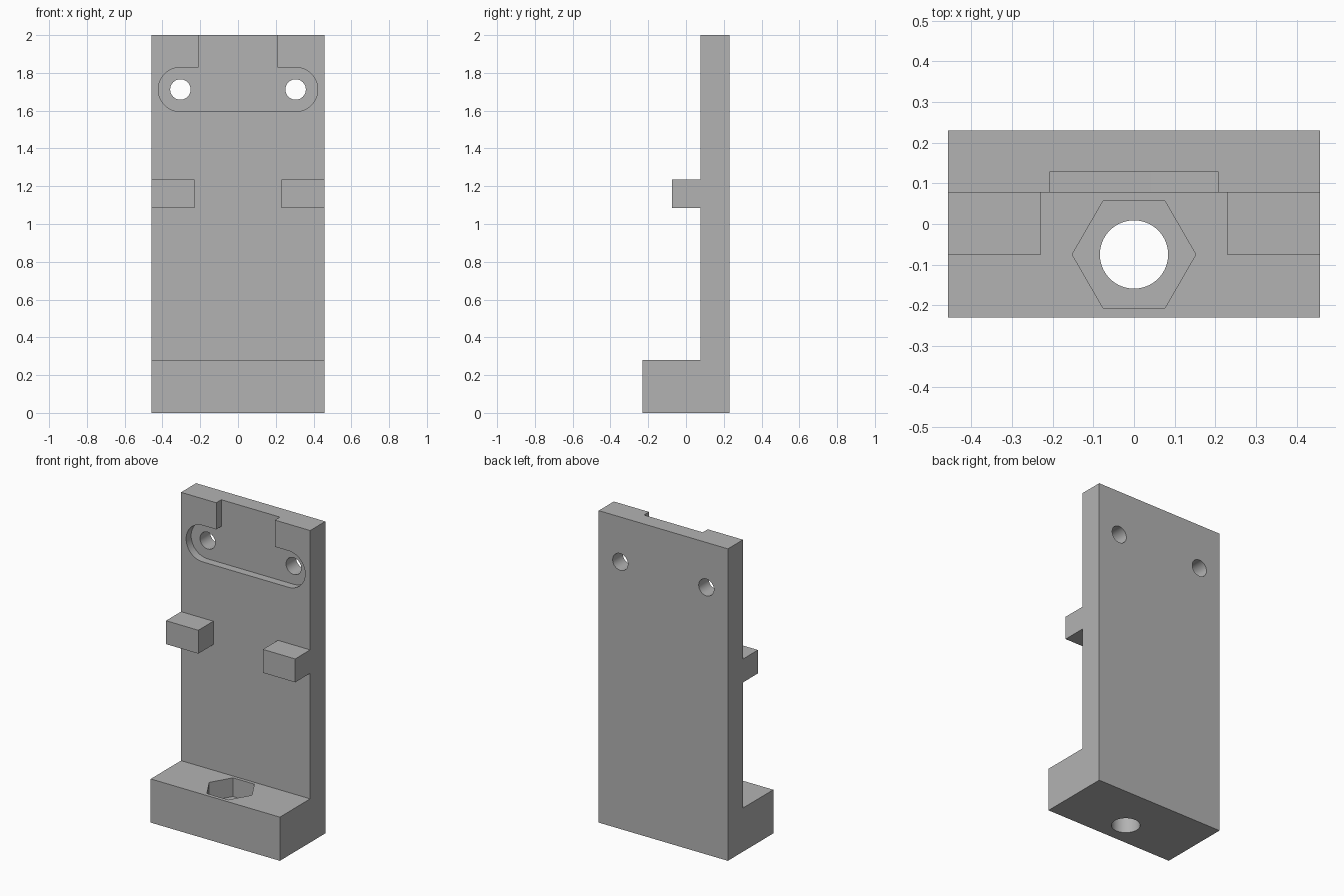
import bpy, bmesh
from math import pi, cos, sin, radians
from mathutils import Vector

if "Cube" in bpy.data.objects:
    bpy.data.objects.remove(bpy.data.objects["Cube"], do_unlink=True)

HALF_W, FRONT, BACK = 0.458, -0.23, 0.23
FACE = 0.077            # front surface of the upright plate
BASE_H = 0.28
BOLT_Y = -0.075

grey = bpy.data.materials.new("plain grey")
grey.use_nodes = True
grey.diffuse_color = (0.45, 0.45, 0.45, 1)
grey.node_tree.nodes["Principled BSDF"].inputs["Base Color"].default_value = grey.diffuse_color


def prism(name, outline, sweep):
    """Solid made by sweeping a closed 3D outline along a vector."""
    bm = bmesh.new()
    face = bm.faces.new([bm.verts.new(p) for p in outline])
    moved = bmesh.ops.extrude_face_region(bm, geom=[face])["geom"]
    bmesh.ops.translate(bm, vec=Vector(sweep),
                        verts=[v for v in moved if isinstance(v, bmesh.types.BMVert)])
    bmesh.ops.recalc_face_normals(bm, faces=bm.faces)
    mesh = bpy.data.meshes.new(name)
    bm.to_mesh(mesh)
    bm.free()
    mesh.materials.append(grey)
    obj = bpy.data.objects.new(name, mesh)
    bpy.context.collection.objects.link(obj)
    return obj


def arc(cx, cy, r, start, end, steps):
    angles = [radians(start + (end - start) * i / steps) for i in range(steps + 1)]
    return [(cx + r * cos(a), cy + r * sin(a)) for a in angles]


def combine(target, tool, operation):
    """Apply a boolean and discard the tool."""
    mod = target.modifiers.new(operation.title(), 'BOOLEAN')
    mod.operation, mod.object, mod.solver = operation, tool, 'EXACT'
    bpy.context.view_layer.objects.active = target
    bpy.ops.object.modifier_apply(modifier=mod.name)
    bpy.data.objects.remove(tool, do_unlink=True)


# L-shaped body: foot and upright plate
side = [(FRONT, 0), (BACK, 0), (BACK, 2), (FACE, 2), (FACE, BASE_H), (FRONT, BASE_H)]
bracket = prism("bracket", [(-HALF_W, y, z) for y, z in side], (2 * HALF_W, 0, 0))

# Pair of square lugs flush with the plate edges
lug = [(BOLT_Y, 1.085), (0.12, 1.085), (0.12, 1.235), (BOLT_Y, 1.235)]
for s in (-1, 1):
    combine(bracket, prism("lug", [(s * HALF_W, y, z) for y, z in lug], (-s * 0.229, 0, 0)), 'UNION')

# Rounded recess that opens through the top edge
HOLE_X, HOLE_Z, R, NOTCH = 0.305, 1.712, 0.117, 0.208
outline = arc(-HOLE_X, HOLE_Z, R, 90, 270, 32) + arc(HOLE_X, HOLE_Z, R, -90, 90, 32)
outline += [(NOTCH, HOLE_Z + R), (NOTCH, 2.1), (-NOTCH, 2.1), (-NOTCH, HOLE_Z + R)]
combine(bracket, prism("recess", [(x, -0.1, z) for x, z in outline], (0, 0.228, 0)), 'DIFFERENCE')

# Screw holes through the plate
for s in (-1, 1):
    ring = arc(s * HOLE_X, HOLE_Z, 0.054, 0, 360, 48)[:-1]
    combine(bracket, prism("screw_hole", [(x, 0, z) for x, z in ring], (0, 0.5, 0)), 'DIFFERENCE')

# Hexagonal nut pocket and bolt hole in the foot
pocket = arc(0, BOLT_Y, 0.152, 0, 360, 6)[:-1]
combine(bracket, prism("nut_pocket", [(x, y, BASE_H - 0.12) for x, y in pocket], (0, 0, 0.3)), 'DIFFERENCE')
bolt = arc(0, BOLT_Y, 0.084, 0, 360, 64)[:-1]
combine(bracket, prism("bolt_hole", [(x, y, -0.1) for x, y in bolt], (0, 0, 0.6)), 'DIFFERENCE')

# Smooth curved walls, keep edges sharp
bpy.ops.object.select_all(action='DESELECT')
bracket.select_set(True)
bpy.context.view_layer.objects.active = bracket
bpy.ops.object.shade_smooth_by_angle(angle=radians(30))
